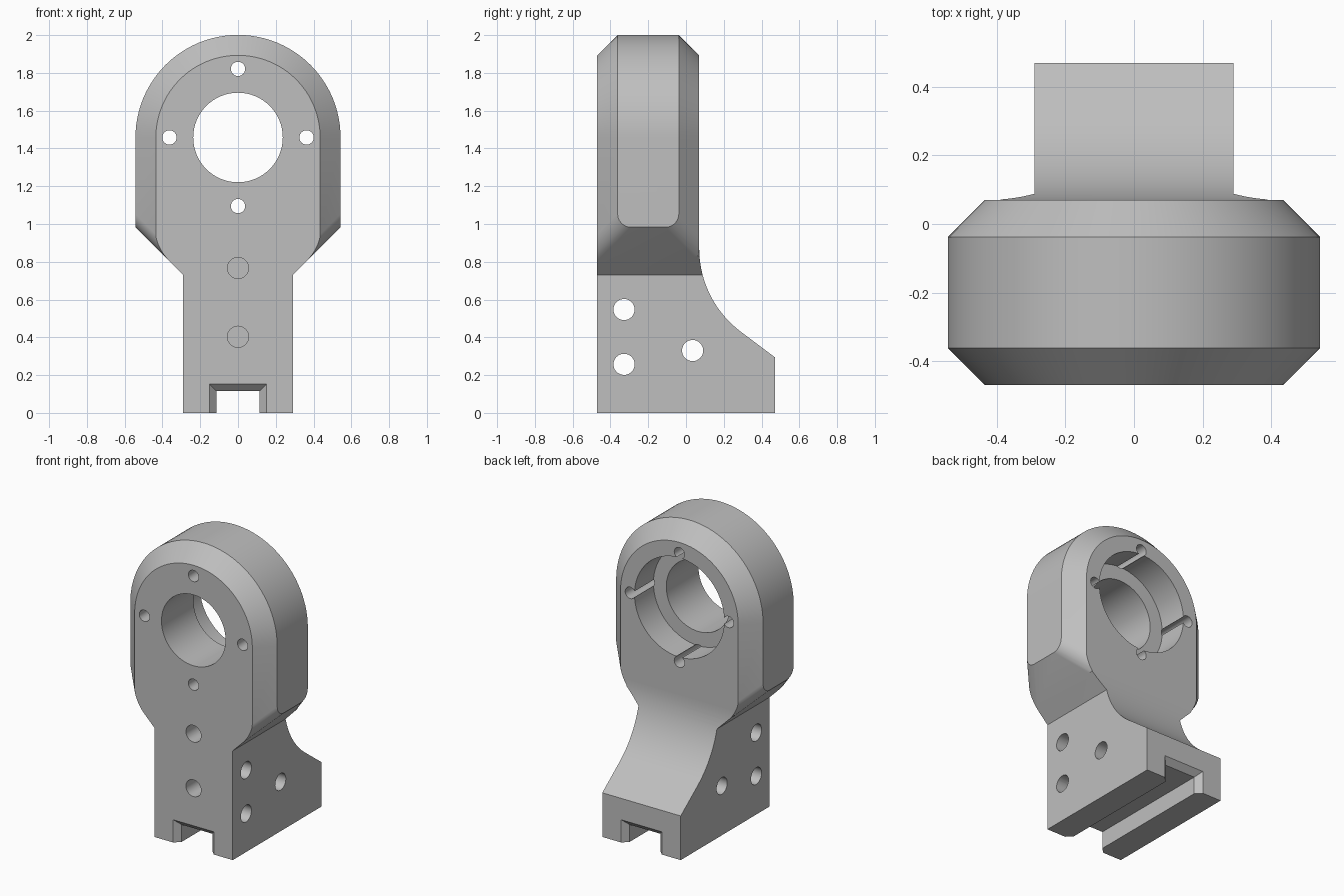
import bpy, bmesh
from math import cos, sin, pi, atan2
from mathutils import Vector

cube = bpy.data.objects.get("Cube")
if cube:
    bpy.data.objects.remove(cube, do_unlink=True)

grey = bpy.data.materials.new("machined_grey")
grey.use_nodes = True
grey.diffuse_color = (0.52, 0.52, 0.52, 1)
grey.node_tree.nodes["Principled BSDF"].inputs["Base Color"].default_value = grey.diffuse_color

FRONT, BACK = -0.47, 0.07       # head faces
HALF, NECK_Z = 0.29, 0.73       # foot half width, top of the neck
BORE_Z, CHAMFER, HEAD_R = 1.458, 0.108, 0.543


def loft(layers, axis="y"):
    """Closed solid through matching outlines placed along an axis."""
    bm = bmesh.new()
    rings = []
    for d, pts in layers:
        rings.append([bm.verts.new((a, d, b) if axis == "y" else (d, a, b)) for a, b in pts])
    n = len(rings[0])
    for low, high in zip(rings, rings[1:]):
        for i in range(n):
            j = (i + 1) % n
            bm.faces.new((low[i], low[j], high[j], high[i]))
    bm.faces.new(rings[0])
    bm.faces.new(rings[-1])
    bmesh.ops.recalc_face_normals(bm, faces=bm.faces)
    return bm


def cut_slants(bm):
    """Trim both lower corners with 45 degree planes and cap them."""
    for s in (1, -1):
        bmesh.ops.bisect_plane(bm, geom=bm.verts[:] + bm.edges[:] + bm.faces[:], dist=1e-5,
                               plane_co=(s * HALF, 0, NECK_Z), plane_no=(s, 0, -1),
                               clear_outer=True)
        bmesh.ops.holes_fill(bm, edges=[e for e in bm.edges if e.is_boundary])
    bmesh.ops.recalc_face_normals(bm, faces=bm.faces)


def to_object(bm, name):
    mesh = bpy.data.meshes.new(name)
    bm.to_mesh(mesh)
    bm.free()
    mesh.materials.append(grey)
    ob = bpy.data.objects.new(name, mesh)
    bpy.context.collection.objects.link(ob)
    return ob


def circle(u, v, r, n=32):
    return [(u + r * cos(2 * pi * i / n), v + r * sin(2 * pi * i / n)) for i in range(n)]


def stadium(r, n=48):
    arc = [(r * cos(pi * i / n), BORE_Z + r * sin(pi * i / n)) for i in range(n + 1)]
    return arc + [(-r, NECK_Z), (r, NECK_Z)]


def combine(target, tool, operation):
    mod = target.modifiers.new(operation.lower(), "BOOLEAN")
    mod.operation, mod.object, mod.solver = operation, tool, "EXACT"
    bpy.context.view_layer.objects.active = target
    bpy.ops.object.modifier_apply(modifier=mod.name)
    bpy.data.objects.remove(tool, do_unlink=True)


# Chamfered round head, with the slanted lower corners rounded off
small = stadium(HEAD_R - CHAMFER)
large = stadium(HEAD_R)
bm = loft([(FRONT, small), (FRONT + CHAMFER, large), (BACK - CHAMFER, large), (BACK, small)])
cut_slants(bm)
corner_edges = []
for e in bm.edges:
    d = e.verts[0].co - e.verts[1].co
    if min(abs(c) for c in d) > 0.05 and max(v.co.z for v in e.verts) < 1.1:
        corner_edges.append(e)
bmesh.ops.bevel(bm, geom=corner_edges, offset=0.057, offset_type="OFFSET",
                segments=6, profile=0.5, affect="EDGES")
body = to_object(bm, "bearing_bracket")

# Foot with a concave back sweep running into a straight slope
R, SWEEP_Z = 0.55, 0.87
slope_angle = atan2(0.8, 0.6)


def sweep(a):
    return (BACK + R - R * cos(a), SWEEP_Z - R * sin(a))


curve = [sweep(slope_angle * i / 20) for i in range(21)]
profile = [(FRONT, 0), (0.47, 0), (0.47, 0.295)] + curve[::-1] + [(FRONT, SWEEP_Z)]
foot = to_object(loft([(-HALF, profile), (HALF, profile)], "x"), "foot")
combine(body, foot, "UNION")

# Sweep widening along the slanted corners
upper = [p for p in curve if p[1] > NECK_Z]
neck_y = BACK + R - (R * R - (SWEEP_Z - NECK_Z) ** 2) ** 0.5
profile = [(-0.1, NECK_Z), (neck_y, NECK_Z)] + upper[::-1] + [(-0.1, SWEEP_Z)]
bm = loft([(-0.39, profile), (0.39, profile)], "x")
cut_slants(bm)
combine(body, to_object(bm, "flare"), "UNION")

# Main bore and the larger recess behind it
cutters = [loft([(-0.6, circle(0, BORE_Z, 0.237, 64)), (0.2, circle(0, BORE_Z, 0.237, 64))]),
           loft([(-0.13, circle(0, BORE_Z, 0.332, 64)), (0.2, circle(0, BORE_Z, 0.332, 64))])]

# Four screw holes around the bore
for x, z in ((0.363, 0), (-0.363, 0), (0, 0.363), (0, -0.363)):
    hole = circle(x, BORE_Z + z, 0.038, 24)
    cutters.append(loft([(-0.6, hole), (0.2, hole)]))

# Blind holes in the front
for z in (0.767, 0.403):
    hole = circle(0, z, 0.056)
    cutters.append(loft([(-0.6, hole), (-0.2, hole)]))

# Cross holes through the foot
for y, z in ((-0.328, 0.547), (-0.328, 0.257), (0.035, 0.33)):
    hole = circle(y, z, 0.056)
    cutters.append(loft([(-0.5, hole), (0.5, hole)], "x"))


# Key slot under the foot, chamfered at both ends
def slot(grow):
    w, h = 0.113 + grow, 0.115 + grow
    return [(-w, -0.1), (w, -0.1), (w, h), (-w, h)]


cutters.append(loft([(-0.48, slot(0.047)), (-0.433, slot(0)),
                     (0.433, slot(0)), (0.48, slot(0.047))]))

for bm in cutters:
    combine(body, to_object(bm, "cutter"), "DIFFERENCE")

# Merge leftover coplanar faces, then smooth the rounded ones
bm = bmesh.new()
bm.from_mesh(body.data)
bmesh.ops.remove_doubles(bm, verts=bm.verts, dist=1e-4)
bmesh.ops.recalc_face_normals(bm, faces=bm.faces)
bm.to_mesh(body.data)
bm.free()
for o in bpy.context.selected_objects:
    o.select_set(False)
body.select_set(True)
bpy.context.view_layer.objects.active = body
bpy.ops.object.shade_smooth_by_angle(angle=0.45)
